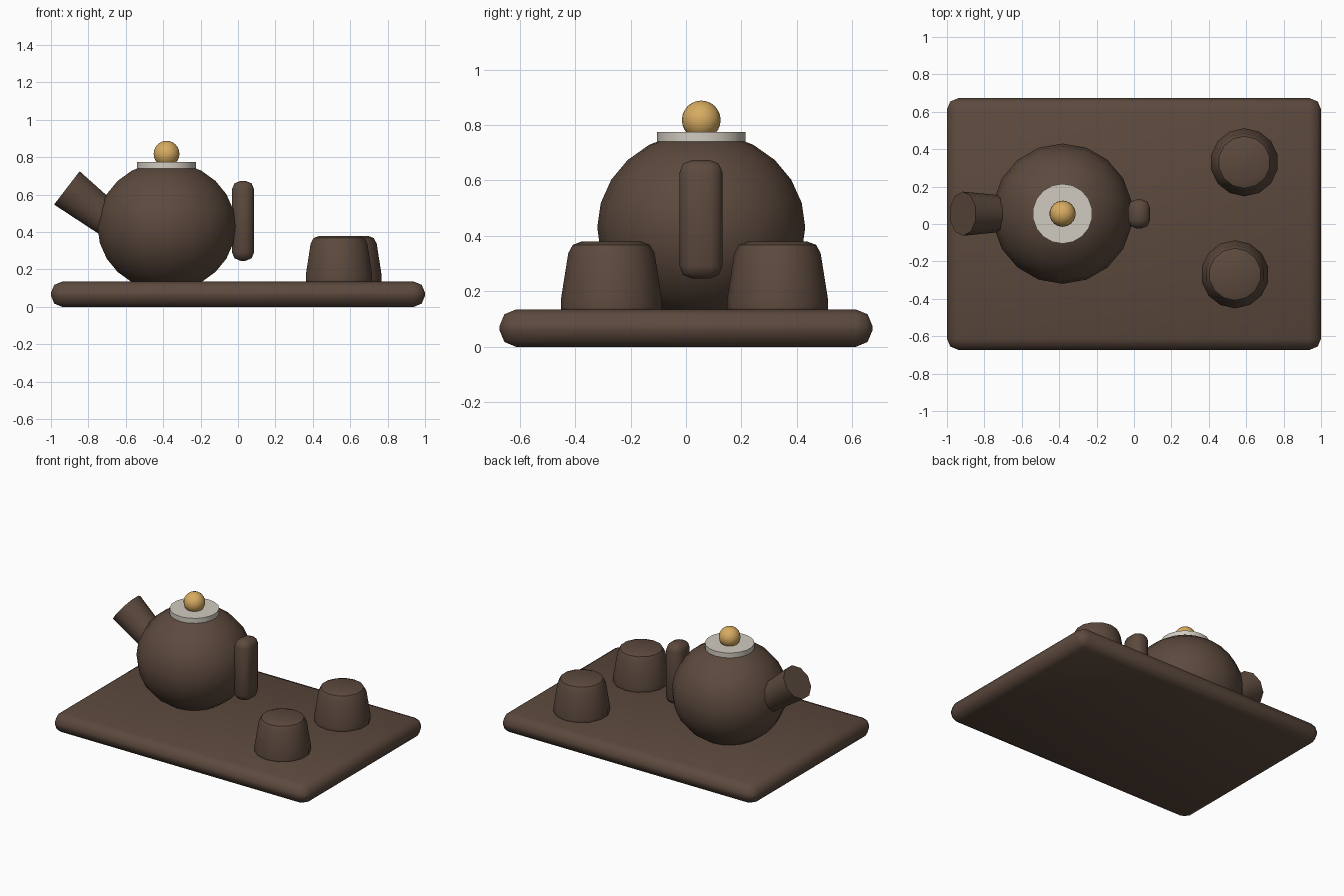
import bpy
from math import radians
from mathutils import Matrix, Vector

if "Cube" in bpy.data.objects:
    bpy.data.objects.remove(bpy.data.objects["Cube"])


def material(name, rgb):
    m = bpy.data.materials.new(name)
    m.use_nodes = True
    m.diffuse_color = (*rgb, 1)
    m.node_tree.nodes["Principled BSDF"].inputs["Base Color"].default_value = (*rgb, 1)
    return m


brown = material("dark brown clay", (0.107, 0.067, 0.047))
cream = material("pale stone", (0.64, 0.6, 0.53))
gold = material("warm gold", (0.68, 0.41, 0.12))


def finish(name, mat, bevel=0, segments=2, angle=40):
    """Name, colour, bevel and smooth the active object."""
    o = bpy.context.object
    o.name = name
    o.data.materials.append(mat)
    bpy.ops.object.transform_apply(location=False, rotation=True, scale=True)
    if bevel:
        b = o.modifiers.new("rounding", "BEVEL")
        b.width, b.segments = bevel, segments
        b.limit_method, b.angle_limit = "ANGLE", radians(50)
        bpy.ops.object.modifier_apply(modifier=b.name)
    bpy.ops.object.shade_smooth_by_angle(angle=radians(angle))
    return o


def box(name, size, centre, bevel):
    bpy.ops.mesh.primitive_cube_add(size=1, location=centre)
    bpy.context.object.scale = size
    return finish(name, brown, bevel, angle=50)


def ball(name, mat, radius, centre, segments, rings, squash=1):
    bpy.ops.mesh.primitive_uv_sphere_add(
        segments=segments, ring_count=rings, radius=radius, location=centre)
    bpy.context.object.scale.z = squash
    return finish(name, mat)


def cone(name, mat, r_low, r_high, depth, centre, sides, tilt=0, bevel=0):
    bpy.ops.mesh.primitive_cone_add(
        vertices=sides, radius1=r_low, radius2=r_high, depth=depth,
        location=centre, rotation=(0, tilt, 0))
    return finish(name, mat, bevel)


# Tray
box("tray", (2, 1.345, 0.135), (0, 0, 0.0675), 0.06)

# Teapot body, lid and knob
px, py = -0.382, 0.055
ball("pot_body", brown, 0.375, (px, py, 0.43), 18, 12, 0.92)
cone("pot_lid", cream, 0.16, 0.16, 0.035, (px, py, 0.758), 18)
ball("lid_knob", gold, 0.07, (px, py, 0.818), 18, 12)

# Spout, widening towards its tip
tilt, length = radians(-52.5), 0.32
axis = Matrix.Rotation(tilt, 3, "Y") @ Vector((0, 0, 1))
tip = Vector((-0.915, py, 0.636))
cone("spout", brown, 0.093, 0.118, length, tip - axis * length / 2, 10, tilt)

# Upright handle
box("handle", (0.118, 0.155, 0.427), (0.027, 0.054, 0.46), 0.045)

# Upturned cups
for side, x, y in (("front", 0.54, -0.269), ("back", 0.59, 0.33)):
    cone(side + "_cup", brown, 0.183, 0.15, 0.25, (x, y, 0.255), 14, bevel=0.042)
    cup = bpy.context.object
    # Keep the foot of the cup wide where it meets the tray
    for v in cup.data.vertices:
        if v.co.z < -0.05:
            flat = Vector((v.co.x, v.co.y))
            if flat.length > 0.1:
                flat = flat.normalized() * 0.182
                v.co.x, v.co.y = flat
                v.co.z = max(v.co.z, -0.125)
